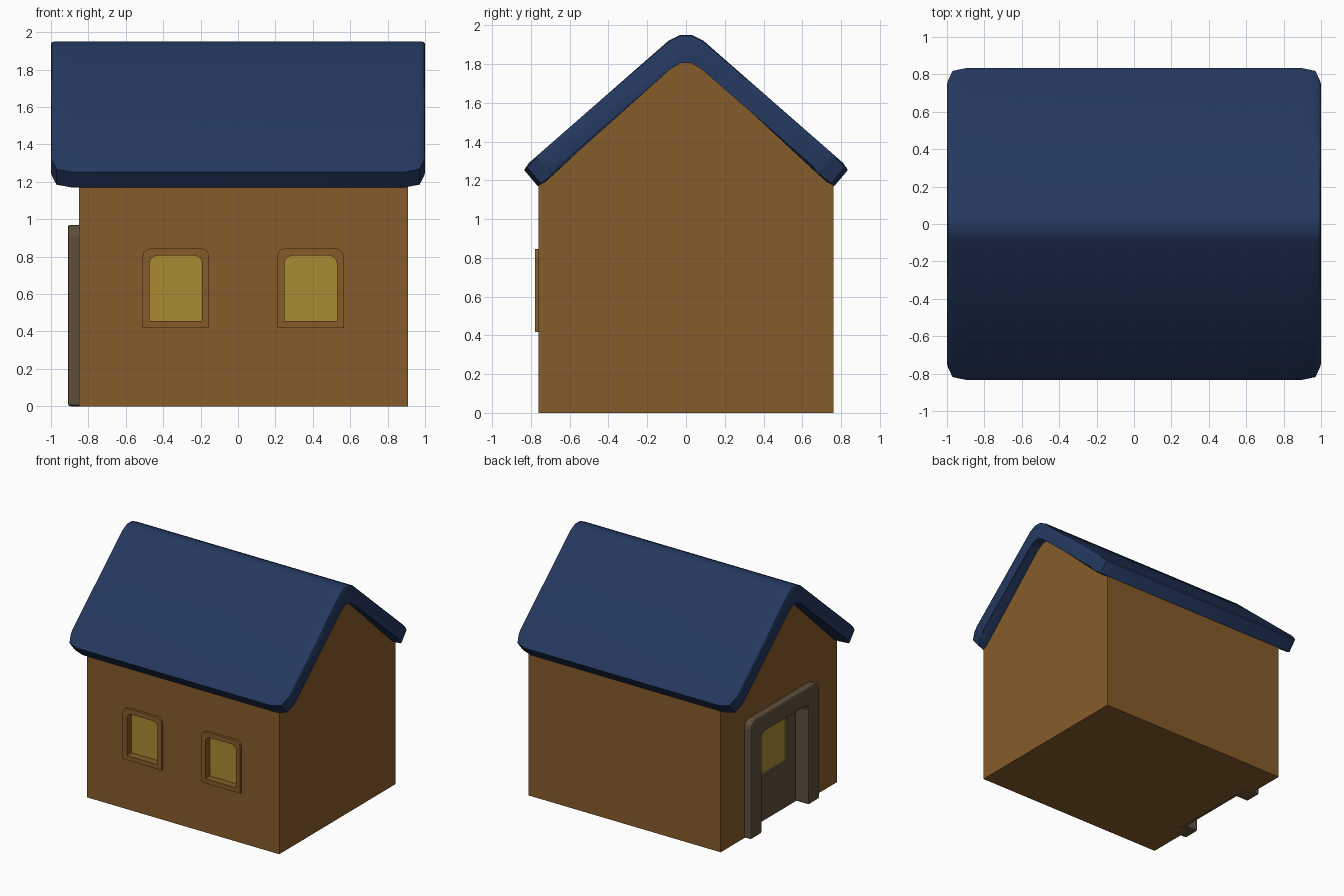
import bpy, bmesh, math

if "Cube" in bpy.data.objects:
    bpy.data.objects.remove(bpy.data.objects["Cube"])


def material(name, rgb):
    m = bpy.data.materials.new(name)
    m.diffuse_color = (*rgb, 1)
    m.use_nodes = True
    m.node_tree.nodes["Principled BSDF"].inputs["Base Color"].default_value = m.diffuse_color
    return m


WALL = material("wall_brown", (0.24, 0.107, 0.023))
ROOF = material("roof_blue", (0.018, 0.04, 0.115))
GLASS = material("glass_yellow", (0.40, 0.26, 0.032))
DOOR = material("door_brown", (0.115, 0.078, 0.046))


def front(u, d, z):      # outline plane on the -y wall
    return (u, d, z)


def side(u, d, z):       # outline plane on the -x wall
    return (d, u, z)


def finish(bm, name, mat):
    bmesh.ops.recalc_face_normals(bm, faces=bm.faces)
    me = bpy.data.meshes.new(name)
    bm.to_mesh(me)
    bm.free()
    ob = bpy.data.objects.new(name, me)
    bpy.context.collection.objects.link(ob)
    if mat:
        me.materials.append(mat)
    return ob


def loft(bm, loops):
    """Skin matching closed loops and cap both ends."""
    rows = [[bm.verts.new(p) for p in lp] for lp in loops]
    n = len(rows[0])
    for a, b in zip(rows, rows[1:]):
        for i in range(n):
            j = (i + 1) % n
            bm.faces.new((a[i], a[j], b[j], b[i]))
    return bm.faces.new(rows[0]), bm.faces.new(rows[-1])


def arch(c, w, z0, z1, r, seg=3):
    """Rectangle outline with rounded top corners, right foot to left foot."""
    pts = [(c + w / 2, z0)]
    for s, a0 in ((1, 0), (-1, 90)):
        for k in range(seg + 1):
            a = math.radians(a0 + 90 * k / seg)
            pts.append((c + s * (w / 2 - r) + r * math.cos(a), z1 - r + r * math.sin(a)))
    return pts + [(c - w / 2, z0)]


def panel(name, pts, plane, d0, d1, mat):
    bm = bmesh.new()
    loft(bm, [[plane(u, d, z) for u, z in pts] for d in (d0, d1)])
    return finish(bm, name, mat)


def frame(name, outer, inner, plane, d0, d1, mat, closed=True, bevel=0.0):
    bm = bmesh.new()
    rows = [[bm.verts.new(plane(u, d, z)) for u, z in pts]
            for pts, d in ((outer, d0), (inner, d0), (inner, d1), (outer, d1))]
    n = len(outer)
    for k in range(4):
        a, b = rows[k], rows[(k + 1) % 4]
        for i in range(n if closed else n - 1):
            j = (i + 1) % n
            bm.faces.new((a[i], a[j], b[j], b[i]))
    if not closed:
        for i in (0, n - 1):
            bm.faces.new([r[i] for r in rows])
    ob = finish(bm, name, mat)
    if bevel:
        m = ob.modifiers.new("bevel", 'BEVEL')
        m.width, m.segments, m.limit_method = bevel, 2, 'ANGLE'
        m.angle_limit = math.radians(50)
    return ob


def cut(target, cutter):
    cutter.hide_render = True
    cutter.hide_viewport = True
    m = target.modifiers.new("cut", 'BOOLEAN')
    m.operation, m.object, m.solver = 'DIFFERENCE', cutter, 'EXACT'


def mirrored(half):
    return half + [(-y, z) for y, z in reversed(half)]


# House body with gables
half = [(0.76, 0), (0.76, 1.175), (0.09, 1.795), (0.03, 1.83)]
body = panel("house_walls", mirrored(half), side, -0.85, 0.91, WALL)

# Roof: bent slab whose eaves pull back towards the ends
roof_half = [(0.03, 1.95), (0.09, 1.92), (0.81, 1.29), (0.835, 1.253),
             (0.765, 1.17), (0.73, 1.188), (0.09, 1.785), (0.03, 1.82)]


def roof_section(x, pull):
    pts = [(y - 0.75 * pull, z + 0.66 * pull) if 2 <= i <= 5 else (y, z)
           for i, (y, z) in enumerate(roof_half)]
    # outer half, inner half, then the mirrored side back to the ridge
    return [(x, y, z) for y, z in mirrored(pts)]


bm = bmesh.new()
caps = loft(bm, [roof_section(*s) for s in (
    (-1, 0.1), (-0.97, 0.022), (-0.89, 0), (0.89, 0), (0.97, 0.022), (1, 0.1))])
rim = list({e for f in caps for e in f.edges})
# the section loop closes across the ridge, so both caps are one clean outline
bmesh.ops.bevel(bm, geom=rim, offset=0.015, segments=2, profile=0.5, affect='EDGES')
roof = finish(bm, "roof", ROOF)

# Front windows
for label, c in (("left", -0.332), ("right", 0.388)):
    hole = arch(c, 0.28, 0.455, 0.805, 0.04)
    cut(body, panel(label + "_window_cutter", hole, front, -0.80, -0.70, None))
    frame(label + "_window_frame", arch(c, 0.356, 0.418, 0.845, 0.045), hole,
          front, -0.78, -0.75, WALL)
    panel(label + "_window_glass", hole, front, -0.72, -0.695, GLASS)

# Door on the left gable wall
opening = arch(0, 0.61, 0, 0.83, 0.05)
pane = arch(0, 0.38, 0.38, 0.78, 0.06)
cut(body, panel("door_cutter", arch(0, 0.70, -0.05, 0.88, 0.06), side, -0.95, -0.76, None))
frame("door_frame", arch(0, 0.90, 0, 0.97, 0.06), opening, side, -0.91, -0.77,
      DOOR, closed=False, bevel=0.014)
frame("door", arch(0, 0.68, 0, 0.86, 0.05), pane, side, -0.79, -0.76, DOOR)
panel("door_glass", pane, side, -0.775, -0.755, GLASS)

# Soft ridge, crisp eaves
bpy.context.view_layer.objects.active = roof
roof.select_set(True)
bpy.ops.object.shade_smooth_by_angle(angle=math.radians(35))
